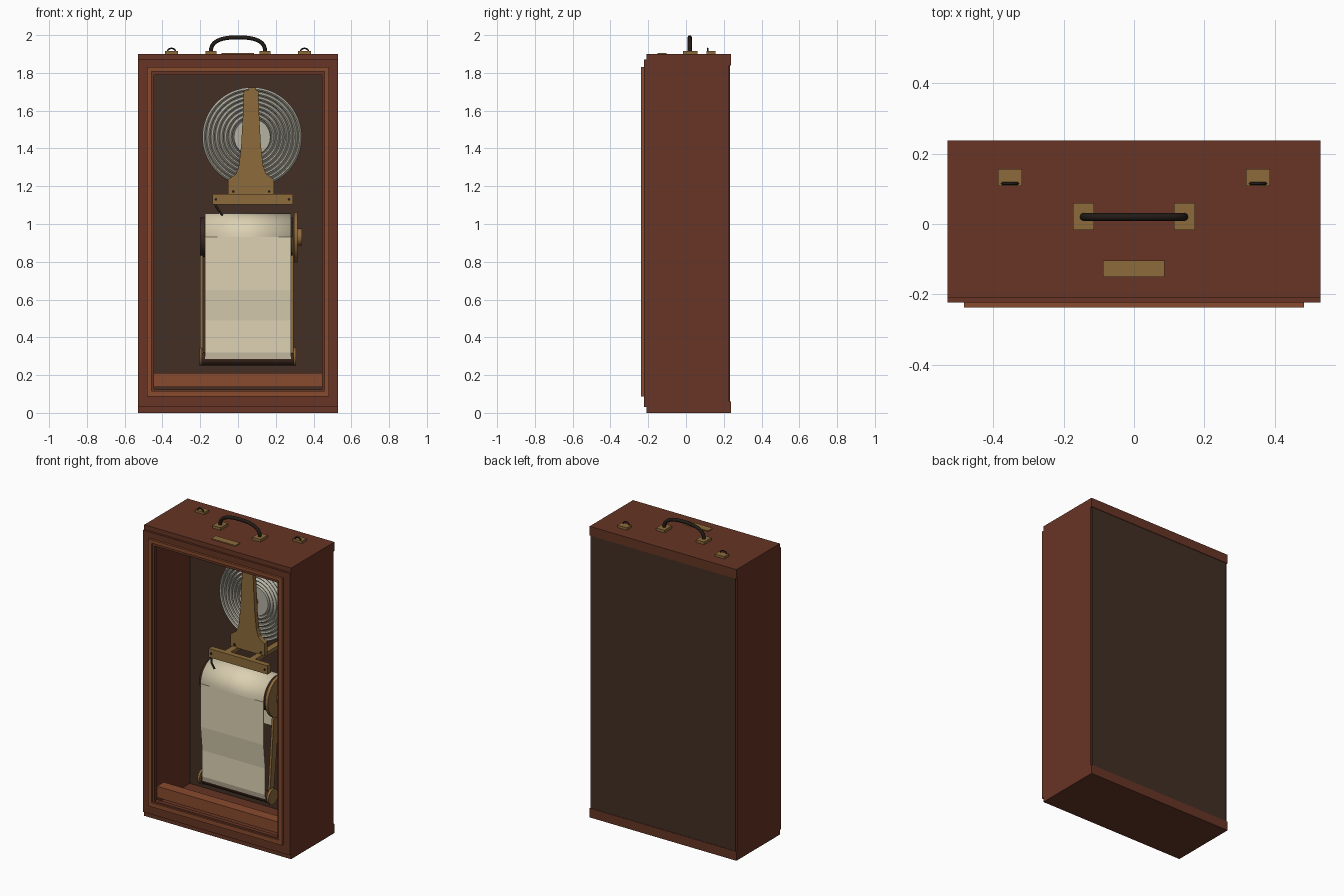
import bpy, bmesh, math
from mathutils import Vector, Matrix

old = bpy.data.objects.get("Cube")
if old:
    bpy.data.objects.remove(old, do_unlink=True)


def material(name, rgb):
    m = bpy.data.materials.new(name)
    m.use_nodes = True
    m.diffuse_color = (*rgb, 1)
    m.node_tree.nodes["Principled BSDF"].inputs["Base Color"].default_value = (*rgb, 1)
    return m


wood = material("mahogany", (0.135, 0.035, 0.018))
trim = material("light mahogany", (0.25, 0.07, 0.027))
panel = material("dark panel", (0.055, 0.028, 0.018))
brass = material("brass", (0.27, 0.145, 0.045))
black = material("black leather", (0.016, 0.011, 0.008))
paper = material("cream paper", (0.72, 0.64, 0.45))
silver = material("silver", (0.46, 0.44, 0.36))
ebony = material("dark roller", (0.045, 0.02, 0.012))


def finish(bm, name, mat, smooth=False):
    bmesh.ops.recalc_face_normals(bm, faces=bm.faces)
    me = bpy.data.meshes.new(name)
    bm.to_mesh(me)
    bm.free()
    me.materials.append(mat)
    ob = bpy.data.objects.new(name, me)
    bpy.context.collection.objects.link(ob)
    if smooth:
        bpy.ops.object.select_all(action='DESELECT')
        ob.select_set(True)
        bpy.context.view_layer.objects.active = ob
        bpy.ops.object.shade_smooth_by_angle(angle=math.radians(35))
    return ob


def add_box(bm, x, y, z):
    size = [b - a for a, b in (x, y, z)]
    mid = [(a + b) / 2 for a, b in (x, y, z)]
    bmesh.ops.create_cube(bm, size=1, matrix=Matrix.Translation(mid) @ Matrix.Diagonal((*size, 1)))


def box(name, mat, x, y, z):
    bm = bmesh.new()
    add_box(bm, x, y, z)
    return finish(bm, name, mat)


def frame(name, mat, half, inner, z, zin, y):
    """Rectangular frame facing the front."""
    bm = bmesh.new()
    add_box(bm, (-half, -inner), y, z)
    add_box(bm, (inner, half), y, z)
    add_box(bm, (-inner, inner), y, (z[0], zin[0]))
    add_box(bm, (-inner, inner), y, (zin[1], z[1]))
    return finish(bm, name, mat)


def rod(name, mat, axis, start, end, r, segs=32):
    """Cylinder between two points along x or y."""
    bm = bmesh.new()
    turn = Matrix.Rotation(math.pi / 2, 4, 'Y' if axis == 'x' else 'X')
    a, b = Vector(start), Vector(end)
    bmesh.ops.create_cone(bm, cap_ends=True, segments=segs, radius1=r, radius2=r,
                          depth=(b - a).length, matrix=Matrix.Translation((a + b) / 2) @ turn)
    return finish(bm, name, mat, True)


def extrude(name, mat, pts, vec, smooth=False, closed=True):
    """Outline swept along a straight vector."""
    bm = bmesh.new()
    vs = [bm.verts.new(p) for p in pts]
    if closed:
        geom = [bm.faces.new(vs)]
    else:
        geom = [bm.edges.new(e) for e in zip(vs, vs[1:])]
    res = bmesh.ops.extrude_face_region(bm, geom=geom, use_keep_orig=True) if closed \
        else bmesh.ops.extrude_edge_only(bm, edges=geom)
    bmesh.ops.translate(bm, vec=vec, verts=[v for v in res["geom"] if isinstance(v, bmesh.types.BMVert)])
    return finish(bm, name, mat, smooth)


def tube(name, mat, pts, r):
    cu = bpy.data.curves.new(name, 'CURVE')
    cu.dimensions = '3D'
    cu.bevel_depth, cu.bevel_resolution, cu.use_fill_caps = r, 3, True
    sp = cu.splines.new('POLY')
    sp.points.add(len(pts) - 1)
    for p, co in zip(sp.points, pts):
        p.co = (*co, 1)
    cu.materials.append(mat)
    ob = bpy.data.objects.new(name, cu)
    bpy.context.collection.objects.link(ob)
    return ob


# Case
for s, side in ((1, "left"), (-1, "right")):
    box(side + "_wall", wood, sorted((s * 0.495, s * 0.53)), (-0.21, 0.228), (0.06, 1.84))
box("top_board", wood, (-0.53, 0.53), (-0.21, 0.237), (1.84, 1.9))
box("bottom_board", wood, (-0.53, 0.53), (-0.21, 0.237), (0, 0.06))
box("back_panel", panel, (-0.52, 0.52), (0.21, 0.234), (0.06, 1.84))

# Front door frame, moulding and inner lip
frame("door_frame", wood, 0.53, 0.465, (0.03, 1.87), (0.105, 1.81), (-0.223, -0.21))
frame("door_moulding", trim, 0.483, 0.459, (0.087, 1.83), (0.115, 1.808), (-0.237, -0.223))
frame("door_lip", wood, 0.465, 0.445, (0.105, 1.815), (0.125, 1.79), (-0.228, -0.2))
box("sill_ledge", trim, (-0.445, 0.445), (-0.2, -0.13), (0.138, 0.212))

# Carrying handle
for s, side in ((1, "left"), (-1, "right")):
    box(side + "_handle_plate", brass, sorted((s * 0.114, s * 0.173)), (-0.017, 0.06), (1.9, 1.917))
    box(side + "_clip_plate", brass, sorted((s * 0.318, s * 0.386)), (0.108, 0.156), (1.9, 1.915))
    arch = [(s * 0.352 + 0.022 * math.cos(t), 0.115, 1.912 + 0.018 * math.sin(t))
            for t in [math.pi * i / 8 for i in range(9)]]
    tube(side + "_clip_ring", black, arch, 0.004)
grip = [(-0.143 * math.copysign(abs(math.cos(t)) ** 0.8, math.cos(t)), 0.02, 1.915 + 0.073 * math.sin(t) ** 0.8)
        for t in [math.pi * i / 24 for i in range(25)]]
grip[-1] = (0.143, 0.02, 1.915)
tube("carrying_handle", black, grip, 0.011)
box("name_plate", brass, (-0.088, 0.086), (-0.15, -0.103), (1.9, 1.906))

# Ribbed pressure disc, turned around the y axis
cx, cz, hub, rings = 0.075, 1.46, 0.1, 7
pitch = (0.264 - hub) / rings
prof = [(0, 0.065), (hub - 0.004, 0.065), (hub, 0.083)]
for k in range(rings):
    r0 = hub + k * pitch
    prof += [(r0 + pitch * f, y) for f, y in ((0.15, 0.083), (0.25, 0.072), (0.55, 0.066), (0.85, 0.072), (1, 0.083))]
prof += [(0.264, 0.1), (0, 0.1)]
bm = bmesh.new()
vs = [bm.verts.new((cx + r, y, cz)) for r, y in prof]
es = [bm.edges.new(e) for e in zip(vs, vs[1:])]
bmesh.ops.spin(bm, geom=vs + es, cent=(cx, 0, cz), axis=(0, 1, 0), angle=math.tau, steps=64, use_duplicate=False)
bmesh.ops.remove_doubles(bm, verts=bm.verts, dist=0.0005)
finish(bm, "pressure_disc", silver, True)
rod("disc_mount", brass, 'y', (cx, 0.1, cz), (cx, 0.21, cz), 0.05)
rod("disc_pivot", brass, 'y', (cx, 0.02, cz), (cx, 0.07, cz), 0.025)

# Tapered brass arm and the cross bar below it
half = [(0.038, 1.71), (0.043, 1.58), (0.052, 1.42), (0.064, 1.31), (0.08, 1.265), (0.122, 1.235), (0.122, 1.155)]
outline = [(cx - 0.006 + w, 0, z) for w, z in half] + [(cx - 0.006 - w, 0, z) for w, z in reversed(half)]
extrude("indicator_arm", brass, outline, (0, 0.03, 0))
box("arm_top_pin", brass, (cx - 0.02, cx + 0.02), (0.005, 0.09), (1.7, 1.722))
box("cross_bar", brass, (-0.135, 0.29), (-0.11, -0.075), (1.103, 1.16))
for i, x in enumerate((-0.02, 0.158)):
    box(f"arm_strap_{i + 1}", brass, (x - 0.02, x + 0.02), (-0.08, 0.21), (1.135, 1.16))
for i, (x, y, z) in enumerate(((-0.117, -0.11, 1.13), (0.27, -0.11, 1.13), (-0.025, 0, 1.172), (0.165, 0, 1.172))):
    rod(f"screw_{i + 1}", black, 'y', (x, y - 0.004, z), (x, y + 0.004, z), 0.007, 12)
tube("pen_arm", black, [(-0.122, -0.095, 1.105), (-0.108, -0.12, 1.08), (-0.082, -0.125, 1.045)], 0.006)

# Chart drum, drive wheel and take-up roller
dy, dz, rp = -0.01, 0.93, 0.125
ry, rz = -0.075, 0.287
rod("chart_drum", ebony, 'x', (-0.2, dy, dz), (0.288, dy, dz), 0.105)
rod("drive_wheel", brass, 'x', (0.296, dy, dz), (0.316, dy, dz), 0.133, 48)
rod("drive_hub", brass, 'x', (0.316, dy, dz), (0.338, dy, dz), 0.045)
rod("take_up_roller", ebony, 'x', (-0.19, ry, rz), (0.296, ry, rz), 0.036)
for name, x in (("right", -0.205), ("left", 0.293)):
    rod(name + "_roller_flange", brass, 'x', (x, ry, rz + 0.01), (x + 0.015, ry, rz + 0.01), 0.05)
for name, x in (("right", -0.2), ("left", 0.28)):
    extrude(name + "_side_arm", brass, [(x, dy - 0.03, dz), (x, dy + 0.03, dz), (x, ry + 0.02, rz), (x, ry - 0.02, rz)],
            (0.015, 0, 0))

# Paper chart: over the drum, then down in gentle folds
path = [(dy + rp * math.cos(t), dz + rp * math.sin(t)) for t in [math.pi * i / 20 for i in range(21)]]
path += [(-0.135, 0.65), (-0.118, 0.49), (-0.121, 0.32), (-0.112, rz)]
path.insert(0, (dy + rp, 0.65))
sheet = extrude("paper_chart", paper, [(-0.175, y, z) for y, z in path], (0.455, 0, 0), False, False)
solid = sheet.modifiers.new("thickness", 'SOLIDIFY')
solid.thickness = 0.004
solid.offset = 0
for p in sheet.data.polygons:
    p.use_smooth = p.center.z > dz

# Bracket holding the drum to the back
box("drum_bracket", brass, (0.0, 0.1), (0.1, 0.212), (0.75, 0.85))
